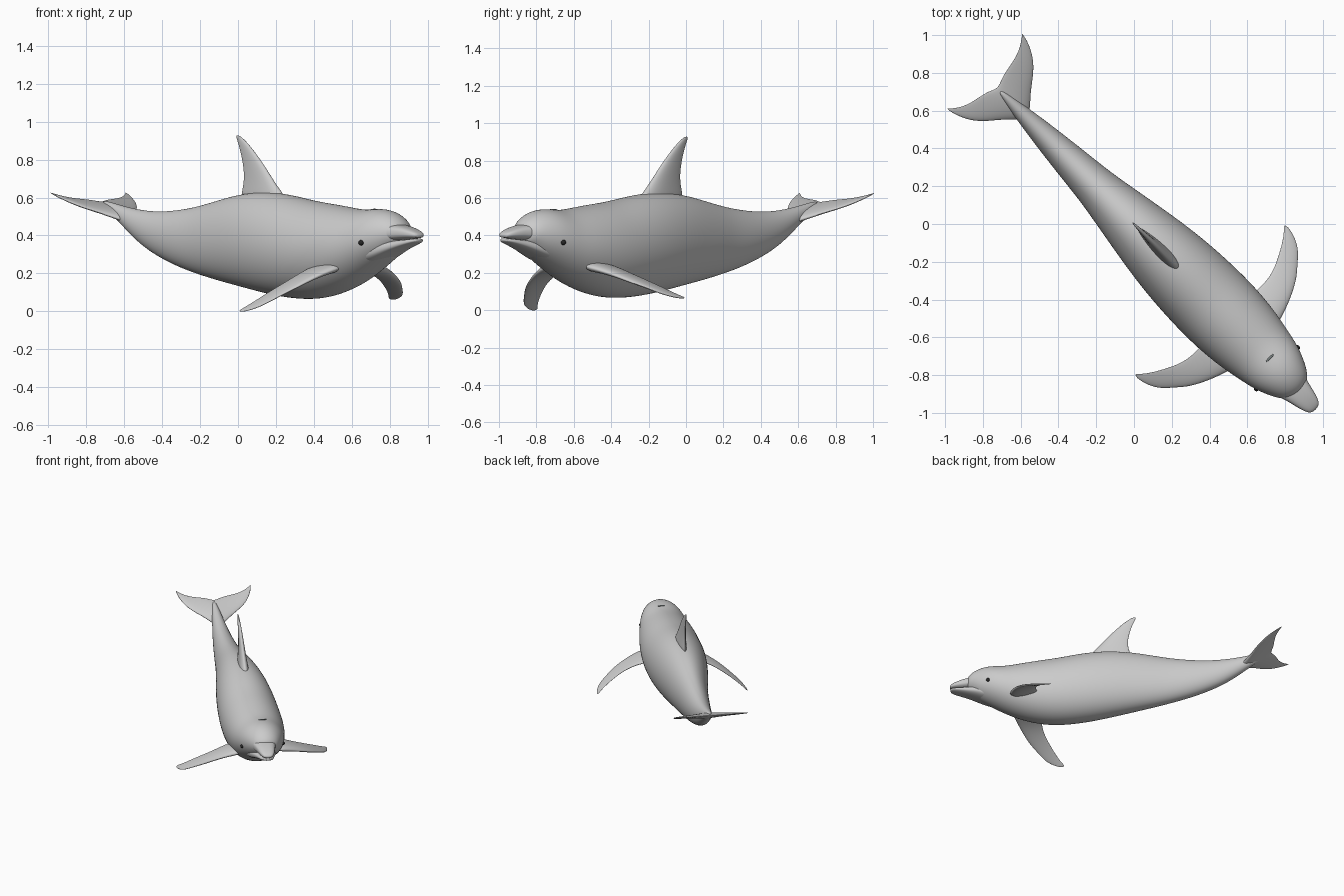
import bpy, bmesh
from math import cos, sin, pi, sqrt
from mathutils import Vector


def P(s, t, z):
    """s = along the body toward the snout, t = toward the animal's left."""
    return Vector(((s + t) / sqrt(2), (t - s) / sqrt(2), z))


def loft(name, rings, levels=2):
    bm = bmesh.new()
    vs = [[bm.verts.new(p) for p in r] for r in rings]
    n = len(rings[0])
    for a, b in zip(vs, vs[1:]):
        for i in range(n):
            j = (i + 1) % n
            bm.faces.new((a[i], a[j], b[j], b[i]))
    bm.faces.new(vs[0])
    bm.faces.new(vs[-1])
    bmesh.ops.recalc_face_normals(bm, faces=bm.faces)
    for f in bm.faces:
        f.smooth = True
    me = bpy.data.meshes.new(name)
    bm.to_mesh(me)
    bm.free()
    ob = bpy.data.objects.new(name, me)
    bpy.context.collection.objects.link(ob)
    ob.modifiers.new("smooth", "SUBSURF").levels = levels
    ob.modifiers["smooth"].render_levels = levels
    return ob


def tube(name, stations, power=1.0, n=24, shift=-0.005):
    """Stations: (s, top z, bottom z, half width)."""
    def pw(v):
        return (1 if v >= 0 else -1) * abs(v) ** power
    rings = []
    for s, zt, zb, w in stations:
        m, h = (zt + zb) / 2, (zt - zb) / 2
        rings.append([P(s, shift + w * pw(cos(2 * pi * i / n)),
                        m + h * pw(sin(2 * pi * i / n))) for i in range(n)])
    return loft(name, rings)


def fin(name, sections, n=16):
    """Sections: (leading point, trailing point, half-thickness vector)."""
    rings = []
    for a, b, th in sections:
        m, h = (a + b) / 2, (a - b) / 2
        rings.append([m + h * cos(2 * pi * i / n)
                      + th * sin(2 * pi * i / n) * (1 + 0.35 * cos(2 * pi * i / n))
                      for i in range(n)])
    return loft(name, rings)


# Body with rounded forehead
tube("body", [
    (-1.0, .585, .56, .010), (-.93, .573, .51, .026), (-.85, .555, .455, .040),
    (-.71, .532, .35, .062), (-.57, .525, .283, .080), (-.42, .535, .23, .098),
    (-.28, .555, .193, .113), (-.14, .585, .162, .138), (0, .615, .135, .163),
    (.14, .63, .108, .187), (.28, .63, .083, .206), (.42, .612, .066, .218),
    (.57, .583, .060, .224), (.71, .568, .078, .222), (.85, .548, .122, .208),
    (.95, .535, .17, .188), (1.03, .541, .215, .172), (1.09, .541, .25, .155),
    (1.15, .528, .285, .130), (1.20, .502, .33, .102), (1.23, .475, .35, .074),
    (1.245, .45, .38, .035)])

# Beak: upper and lower jaws meeting at the mouth line
tube("upper_jaw", [
    (1.05, .45, .362, .10), (1.15, .458, .366, .102), (1.20, .462, .370, .088),
    (1.25, .454, .376, .072), (1.30, .442, .381, .061), (1.35, .424, .386, .046),
    (1.375, .408, .389, .026)], power=.75, shift=-.014)
tube("lower_jaw", [
    (1.0, .37, .235, .12), (1.10, .369, .265, .112), (1.17, .372, .297, .094),
    (1.23, .375, .322, .073), (1.30, .380, .345, .057), (1.35, .384, .360, .042),
    (1.37, .385, .367, .022)], power=.75, shift=-.014)

# Dorsal fin
fin("dorsal_fin", [(P(a, 0, z), P(b, 0, z), P(0, th, 0)) for z, a, b, th in [
    (.58, .38, .01, .038), (.64, .31, .032, .030), (.70, .255, .045, .023),
    (.76, .203, .040, .018), (.82, .145, .026, .014), (.88, .080, .004, .010),
    (.915, .032, -.012, .006), (.928, .005, -.015, .003)]])

# Flippers: the right one droops lower than the left
FLIPPER = [
    (.925, .12, .70, .12, .028), (.905, .20, .705, .20, .025),
    (.877, .28, .708, .265, .020), (.845, .35, .700, .325, .017),
    (.810, .41, .678, .385, .014), (.767, .458, .650, .438, .011),
    (.722, .510, .625, .483, .009), (.680, .539, .598, .522, .007),
    (.625, .560, .575, .547, .005), (.580, .566, .566, .557, .003)]
for name, side, drop in (("right_flipper", -1, .235), ("left_flipper", 1, .172)):
    def z(t):
        return .238 - drop * (max(t - .1, 0) / .46) ** 1.6
    fin(name, [(P(a, side * ta, z(ta)), P(b, side * tb, z(tb)), Vector((0, 0, th)))
               for a, ta, b, tb, th in FLIPPER])

# Tail flukes, one loft from tip to tip
HALF = [
    (.0, -.79, -1.018, .026), (.045, -.822, -1.042, .020), (.10, -.878, -1.055, .015),
    (.165, -.928, -1.066, .011), (.215, -.975, -1.085, .009),
    (.25, -1.03, -1.108, .006), (.272, -1.085, -1.124, .004),
    (.279, -1.122, -1.132, .002)]


def fluke_section(side, t, a, b, th):
    t *= side * (1.05 if side > 0 else .96)
    def zf(s):
        return .575 - .46 * (s + 1.02)
    return P(a, t, zf(a)), P(b, t, zf(b)), Vector((0, 0, th))


fin("tail_flukes", [fluke_section(-1, *h) for h in reversed(HALF)]
    + [fluke_section(1, *h) for h in HALF[1:]])

# Eyes and blowhole
dark = bpy.data.materials.new("dark")
dark.diffuse_color = (.02, .02, .02, 1)
groove = bpy.data.materials.new("groove")
groove.diffuse_color = (.2, .23, .23, 1)


def dot(name, loc, scale, mat):
    bpy.ops.mesh.primitive_uv_sphere_add(segments=20, ring_count=12, radius=1, location=loc)
    ob = bpy.context.object
    ob.name = name
    ob.scale = scale
    ob.rotation_euler.z = -pi / 4
    ob.data.materials.append(mat)
    bpy.ops.object.shade_smooth()


for name, side in (("right_eye", -1), ("left_eye", 1)):
    dot(name, P(1.075, side * .153 - .005, .362), (.014, .014, .014), dark)
dot("blowhole", P(1.01, .007, .537), (.006, .030, .004), groove)
